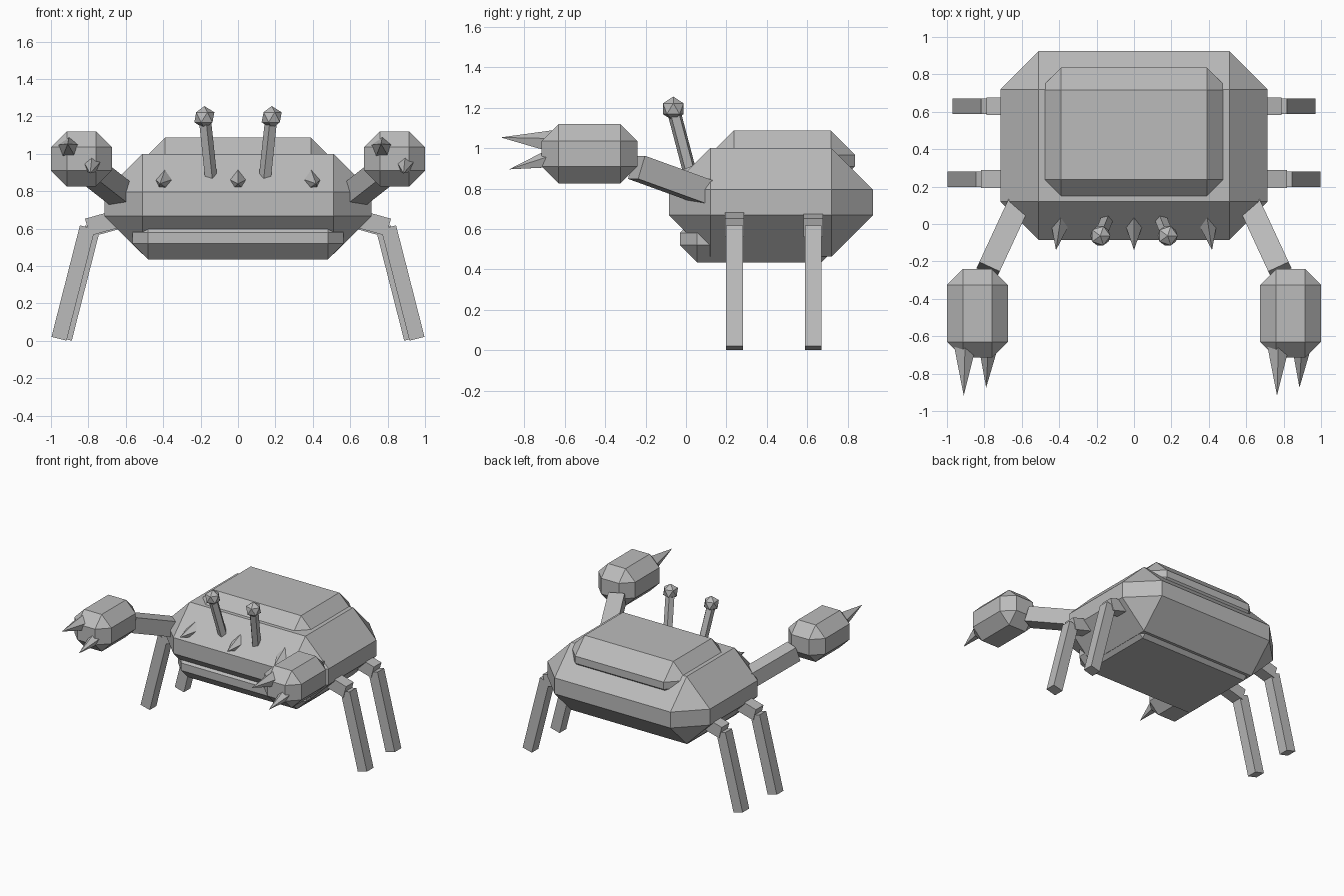
import bpy, bmesh
from mathutils import Vector, Matrix

if "Cube" in bpy.data.objects:
    bpy.data.objects.remove(bpy.data.objects["Cube"])

shell_grey = bpy.data.materials.new("shell grey")
shell_grey.diffuse_color = (0.5, 0.5, 0.5, 1)
shell_grey.use_nodes = True
shell_grey.node_tree.nodes["Principled BSDF"].inputs["Base Color"].default_value = shell_grey.diffuse_color


def finish(bm, name):
    bmesh.ops.recalc_face_normals(bm, faces=bm.faces)
    mesh = bpy.data.meshes.new(name)
    bm.to_mesh(mesh)
    bm.free()
    mesh.materials.append(shell_grey)
    ob = bpy.data.objects.new(name, mesh)
    bpy.context.collection.objects.link(ob)
    return ob


def chamfer_box(name, lo, hi, bevel):
    """Box between two corners with every edge chamfered."""
    lo, hi = Vector(lo), Vector(hi)
    bm = bmesh.new()
    bmesh.ops.create_cube(bm, size=1)
    for v in bm.verts:
        v.co = Vector(c * s for c, s in zip(v.co, hi - lo)) + (lo + hi) / 2
    bmesh.ops.bevel(bm, geom=bm.edges[:], offset=bevel, segments=1,
                    profile=0.5, affect='EDGES')
    return finish(bm, name)


def along(a, b):
    """Matrix placing a z-aligned shape between two points, local y kept upright."""
    a, b = Vector(a), Vector(b)
    d = b - a
    rot = d.to_track_quat('Z', 'Y').to_matrix().to_4x4()
    return Matrix.Translation((a + b) / 2) @ rot, d.length


def beam(name, a, b, thick):
    """Square bar from a to b."""
    m, length = along(a, b)
    bm = bmesh.new()
    bmesh.ops.create_cube(bm, size=1)
    bmesh.ops.scale(bm, vec=(thick, thick, length), verts=bm.verts)
    bm.transform(m)
    return finish(bm, name)


def cone(name, a, b, r1, r2, sides):
    m, length = along(a, b)
    bm = bmesh.new()
    bmesh.ops.create_cone(bm, cap_ends=True, segments=sides,
                          radius1=r1, radius2=r2, depth=length)
    bm.transform(m)
    return finish(bm, name)


# Body: wide carapace, raised back plate and belly
chamfer_box("carapace", (-0.715, -0.085, 0.463), (0.715, 0.925, 1.0), 0.205)
chamfer_box("back_plate", (-0.51, 0.117, 0.79), (0.51, 0.837, 1.087), 0.12)
chamfer_box("belly", (-0.565, -0.03, 0.435), (0.565, 0.755, 0.665), 0.085)

# Spikes along the front rim
for i, x in enumerate((-0.39, 0, 0.39)):
    cone(f"rim_spike_{i + 1}", (x, 0.04, 0.85), (x * 1.07, -0.14, 0.84), 0.065, 0, 5)

for s, side in ((-1, "left"), (1, "right")):
    # Eye stalks and eyes
    cone(f"{side}_eye_stalk", (s * 0.145, 0.025, 0.86), (s * 0.18, -0.062, 1.19), 0.035, 0.035, 5)
    bm = bmesh.new()
    bmesh.ops.create_icosphere(bm, subdivisions=1, radius=0.06,
                               matrix=Matrix.Translation((s * 0.18, -0.063, 1.195)))
    finish(bm, f"{side}_eye")

    # Arms and claws
    beam(f"{side}_arm", (s * 0.62, 0.10, 0.78), (s * 0.78, -0.245, 0.905), 0.12)
    cx = s * 0.8375
    chamfer_box(f"{side}_claw", (cx - 0.1625, -0.715, 0.825), (cx + 0.1625, -0.24, 1.12), 0.085)
    # Pincers sit the same way round on both claws
    cone(f"{side}_big_pincer", (cx - 0.065, -0.62, 1.025), (cx - 0.073, -0.917, 1.053), 0.07, 0, 5)
    cone(f"{side}_small_pincer", (cx + 0.06, -0.63, 0.955), (cx + 0.047, -0.875, 0.895), 0.06, 0, 5)

    # Walking legs, the rear pair set slightly further in
    for y, inset, row in ((0.24, 0, "front"), (0.63, 0.028, "rear")):
        knee = (s * (0.805 - inset), y, 0.607)
        beam(f"{side}_{row}_thigh", (s * (0.58 - inset), y, 0.67), knee, 0.095)
        beam(f"{side}_{row}_shin", knee, (s * (0.957 - inset), y, 0.011), 0.083)
